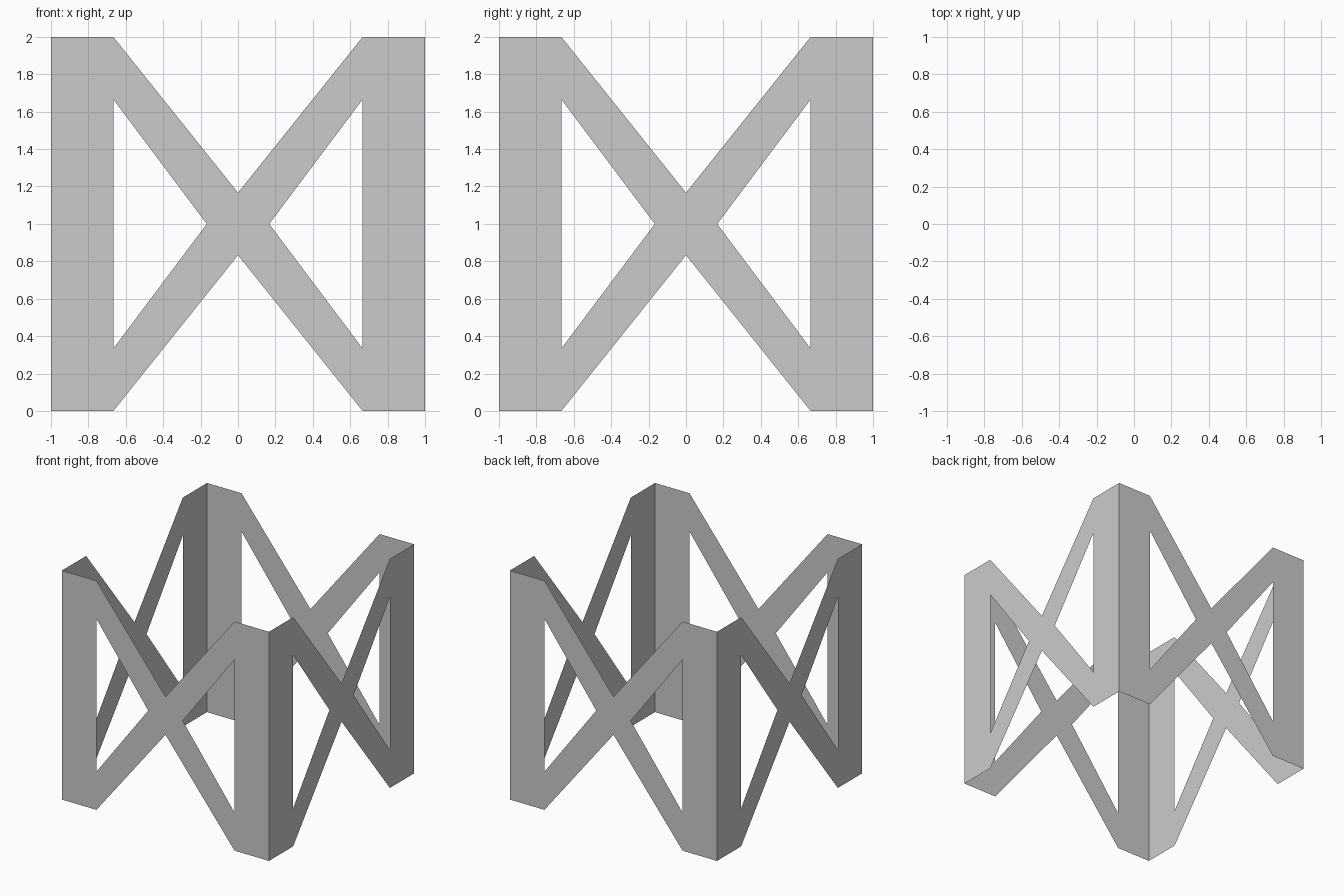
import bpy, bmesh, math

if "Cube" in bpy.data.objects:
    bpy.data.objects.remove(bpy.data.objects["Cube"])

T, S = 2 / 3, 1 / 6   # inner edge of the posts, half size of the crossing

# Left half of one panel as (x, z) outlines, counter-clockwise from the front
post = [(-1, 0), (-T, 0), (-T, 1 / 3), (-T, 5 / 3), (-T, 2), (-1, 2)]
lower_arm = [(-T, 0), (0, 1 - S), (-S, 1), (-T, 1 / 3)]
upper_arm = [(-T, 5 / 3), (-S, 1), (0, 1 + S), (-T, 2)]
crossing = [(-S, 1), (0, 1 - S), (0, 1 + S)]


def panel_mesh():
    bm = bmesh.new()
    for part in (post, lower_arm, upper_arm, crossing):
        mirrored = [(-x, z) for x, z in reversed(part)]
        for outline in (part, mirrored):
            bm.faces.new([bm.verts.new((x, -1, z)) for x, z in outline])
    bmesh.ops.remove_doubles(bm, verts=bm.verts, dist=1e-4)
    # Merge the flat pieces at the crossing into one square
    middle = [e for e in bm.edges if len(e.link_faces) == 2
              and all(abs(v.co.x) < 1e-4 for v in e.verts)]
    bmesh.ops.dissolve_edges(bm, edges=middle)
    mesh = bpy.data.meshes.new("cross_panel")
    bm.to_mesh(mesh)
    bm.free()
    return mesh


# Four paper-thin panels around the square
mesh = panel_mesh()
for i, side in enumerate(("front", "right", "back", "left")):
    panel = bpy.data.objects.new(side + "_cross_panel", mesh)
    panel.rotation_euler.z = i * math.pi / 2
    bpy.context.collection.objects.link(panel)
